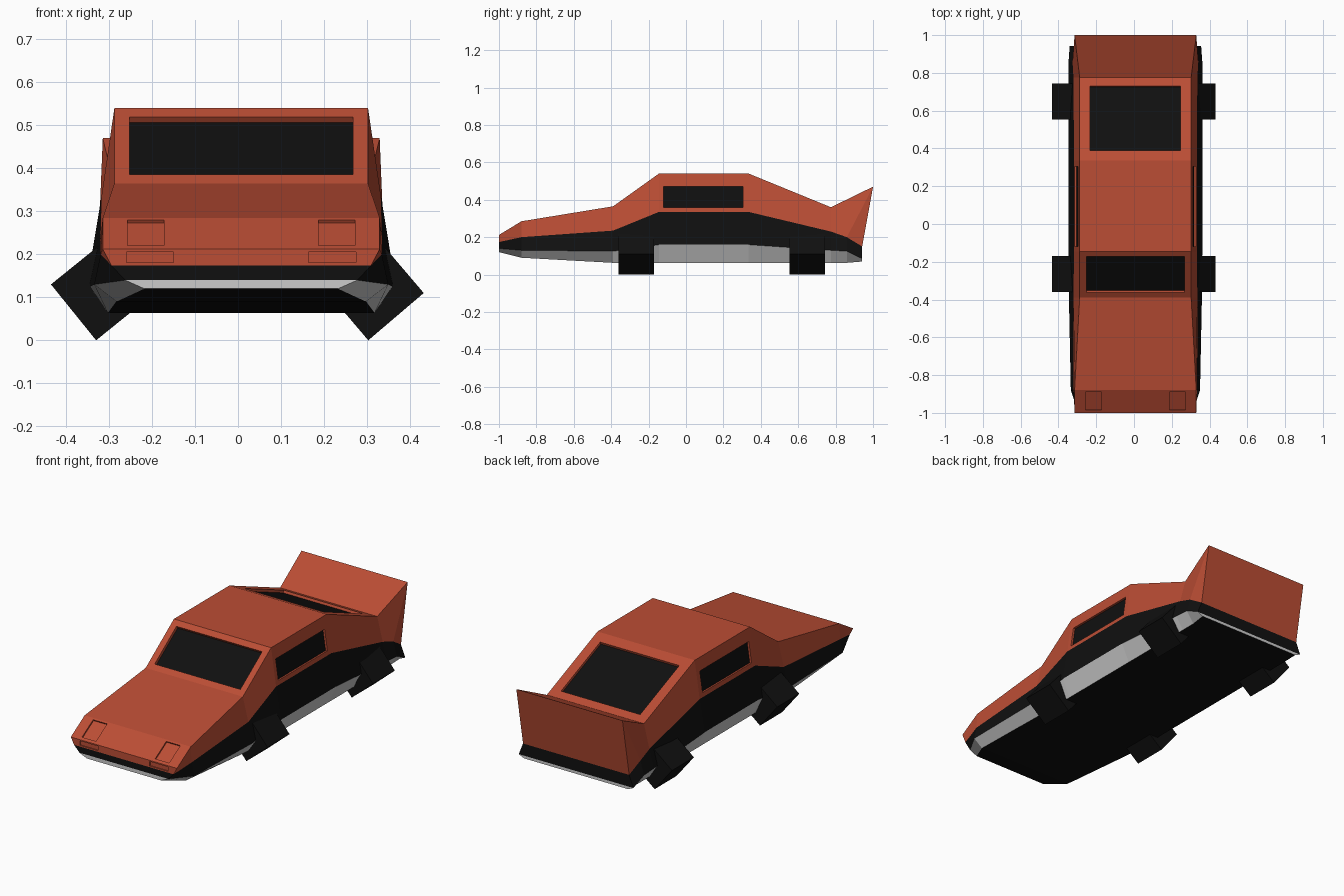
import bpy, bmesh
from mathutils import Vector, Matrix

if "Cube" in bpy.data.objects:
    bpy.data.objects.remove(bpy.data.objects["Cube"])

CX = 0.0075  # body sits a hair off the wheel centre line


def material(name, rgb):
    m = bpy.data.materials.new(name)
    m.diffuse_color = (*rgb, 1)
    m.use_nodes = True
    m.node_tree.nodes["Principled BSDF"].inputs["Base Color"].default_value = m.diffuse_color
    return m


RED = material("red_paint", (0.50, 0.075, 0.035))
BLACK = material("black", (0.005, 0.005, 0.005))
GREY = material("grey", (0.6, 0.6, 0.6))


def finish(bm, name, mats):
    bmesh.ops.remove_doubles(bm, verts=bm.verts, dist=1e-5)
    bmesh.ops.recalc_face_normals(bm, faces=bm.faces)
    me = bpy.data.meshes.new(name)
    bm.to_mesh(me)
    bm.free()
    for m in mats:
        me.materials.append(m)
    ob = bpy.data.objects.new(name, me)
    bpy.context.collection.objects.link(ob)
    return ob


def layer(name, upper, lower, mat, under=None):
    """Closed symmetric solid between two edge lines of (half width, y, z)."""
    bm = bmesh.new()

    def face(pts, idx=0):
        unique = []
        for p in pts:
            if p not in unique:
                unique.append(p)
        if len(unique) > 2:
            f = bm.faces.new([bm.verts.new((p[0] + CX, p[1], p[2])) for p in unique])
            f.material_index = idx

    def flip(p):
        return (-p[0], p[1], p[2])

    for i in range(len(upper) - 1):
        a, b, c, d = upper[i], upper[i + 1], lower[i + 1], lower[i]
        face([a, b, c, d])
        face([flip(p) for p in (a, b, c, d)])
        if a != b:
            face([a, b, flip(b), flip(a)])
        face([d, c, flip(c), flip(d)], 1 if under else 0)
    for i in (0, -1):
        face([upper[i], lower[i], flip(lower[i]), flip(upper[i])])
    return finish(bm, name, [mat, under] if under else [mat])


def add_box(bm, centre, u, v, su, sv, low, high):
    """Box on a plane spanned by u and v, from low to high along its normal."""
    u, v = Vector(u).normalized(), Vector(v).normalized()
    n = u.cross(v)
    mid = Vector(centre) + n * (low + high) / 2
    rot = Matrix((u, v, n)).transposed().to_4x4()
    bmesh.ops.create_cube(bm, size=1, matrix=Matrix.Translation(mid) @ rot
                          @ Matrix.Diagonal((su, sv, high - low, 1)))


# Edge lines from nose to tail: (half width, y, z)
tip = (0.322, 1.0, 0.47)
top = [(0.322, -1, 0.212), (0.322, -0.88, 0.285), (0.295, -0.39, 0.365),
       (0.295, -0.145, 0.54), (0.295, 0.335, 0.54), (0.295, 0.775, 0.36), tip, tip]
belt = [(0.302, -1, 0.174), (0.327, -0.88, 0.2), (0.328, -0.39, 0.235),
        (0.325, -0.145, 0.335), (0.325, 0.335, 0.335), (0.328, 0.775, 0.23),
        (0.333, 0.86, 0.2), (0.322, 0.942, 0.15)]
sill = [(0.27, -1, 0.14), (0.342, -0.88, 0.13), (0.352, -0.39, 0.125),
        (0.354, -0.145, 0.16), (0.354, 0.335, 0.16), (0.354, 0.775, 0.13),
        (0.354, 0.86, 0.125), (0.348, 0.942, 0.085)]
floor = [(0.225, -1, 0.12), (0.29, -0.88, 0.09), (0.31, -0.39, 0.063),
         (0.31, -0.145, 0.063), (0.31, 0.335, 0.063), (0.31, 0.775, 0.063),
         (0.31, 0.86, 0.063), (0.315, 0.942, 0.07)]

body = layer("upper_body", top, belt, RED)
layer("side_band", belt, sill, BLACK)
layer("underskirt", sill, floor, GREY, BLACK)

# Recesses: name, centre, u, v, width, height, depth, glazed
X = (1, 0, 0)
recesses = [
    ("windshield", (CX, -0.2675, 0.4525), X, (0, 0.245, 0.175), 0.52, 0.232, 0.018, True),
    ("rear_window", (CX, 0.56, 0.448), X, (0, 0.44, -0.18), 0.48, 0.367, 0.015, True)]
for s, side in ((1, "right"), (-1, "left")):
    recesses += [
        (side + "_window", (CX + s * 0.3133, 0.0925, 0.415), (0, s, 0),
         (-s * 0.03, 0, 0.205), 0.425, 0.115, 0.012, True),
        (side + "_headlight", (CX + s * 0.222, -0.937, 0.2503), X,
         (0, 0.12, 0.073), 0.085, 0.113, 0.008, False),
        (side + "_marker", (CX + s * 0.212, -1, 0.193), X,
         (0, 0, 1), 0.11, 0.024, 0.006, False)]

cut = bmesh.new()
for name, c, u, v, su, sv, depth, glazed in recesses:
    add_box(cut, c, u, v, su, sv, -depth, 0.03 if glazed else 0.006)
    if glazed:
        bm = bmesh.new()
        add_box(bm, c, u, v, su, sv, -depth - 0.006, -depth + 0.001)
        finish(bm, name, [BLACK])
cutter = finish(cut, "recess_cutter", [RED])
cutter.hide_render = True
cutter.hide_set(True)
mod = body.modifiers.new("recesses", "BOOLEAN")
mod.operation, mod.solver, mod.object = "DIFFERENCE", "EXACT", cutter

# Wheels: square blocks tilted about the car's length axis
for end, y in (("front", -0.265), ("rear", 0.648)):
    for side, corner, along in (("left", (-0.33, 0), (-0.105, 0.13)),
                                ("right", (0.303, 0), (0.129, 0.11))):
        a = Vector((along[0], 0, along[1]))
        b = Vector((along[1], 0, -along[0])).normalized() * 0.168
        if b.z < 0:
            b = -b
        mid = Vector((corner[0], y, corner[1])) + (a + b) / 2
        bm = bmesh.new()
        add_box(bm, mid, a, b, a.length, b.length, -0.095, 0.095)
        finish(bm, f"{end}_{side}_wheel", [BLACK])
